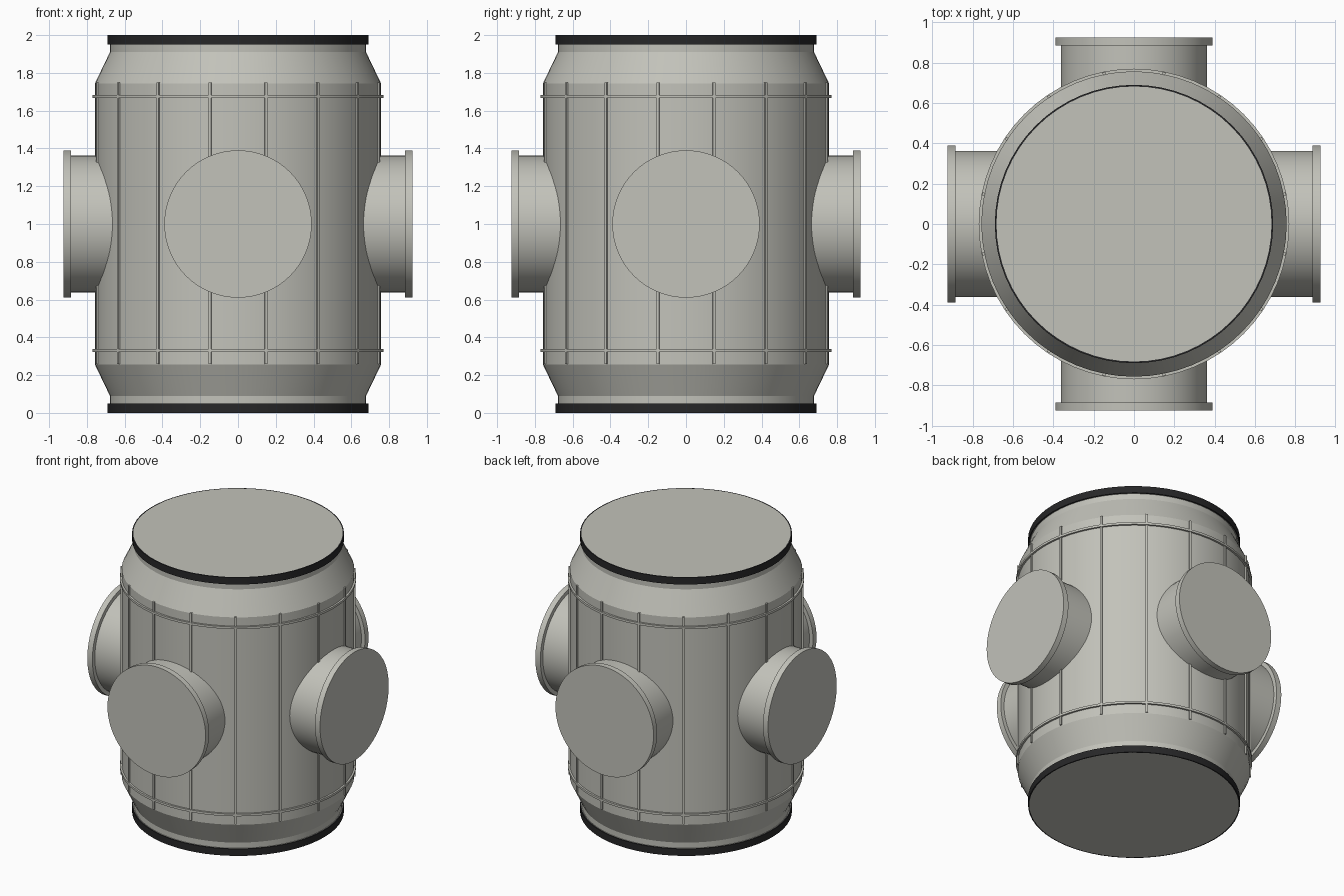
import bpy
import math
from mathutils import Matrix

cube = bpy.data.objects.get("Cube")
if cube:
    bpy.data.objects.remove(cube)


def material(name, color):
    m = bpy.data.materials.new(name)
    m.use_nodes = True
    m.diffuse_color = (*color, 1)
    bsdf = next(n for n in m.node_tree.nodes if n.type == "BSDF_PRINCIPLED")
    bsdf.inputs["Base Color"].default_value = (*color, 1)
    return m


GREY = material("warm grey", (0.54, 0.54, 0.49))
BLACK = material("black rubber", (0.02, 0.02, 0.021))
SEGMENTS = 64


def lathe(name, profile, mat, matrix=None, closed=False):
    """Revolve (radius, height) points; open profiles get flat end caps."""
    n = len(profile)
    verts = [(r * math.cos(a), r * math.sin(a), z)
             for r, z in profile
             for a in (math.tau * i / SEGMENTS for i in range(SEGMENTS))]
    faces = []
    for k in range(n if closed else n - 1):
        low, high = k * SEGMENTS, (k + 1) % n * SEGMENTS
        for i in range(SEGMENTS):
            j = (i + 1) % SEGMENTS
            faces.append((low + i, low + j, high + j, high + i))
    if not closed:
        faces.append(tuple(reversed(range(SEGMENTS))))
        faces.append(tuple(range((n - 1) * SEGMENTS, n * SEGMENTS)))
    mesh = bpy.data.meshes.new(name)
    mesh.from_pydata(verts, [], faces)
    mesh.materials.append(mat)
    if matrix:
        mesh.transform(matrix)
    obj = bpy.data.objects.new(name, mesh)
    bpy.context.collection.objects.link(obj)
    bpy.ops.object.select_all(action="DESELECT")
    obj.select_set(True)
    bpy.context.view_layer.objects.active = obj
    bpy.ops.object.shade_smooth_by_angle(angle=math.radians(20))
    return obj


# Main barrel with tapered shoulders, necks and flat ends
half = [(0.757, 0.745), (0.678, 0.91), (0.678, 0.95), (0.682, 0.95), (0.682, 1.0)]
profile = [(r, 1 - h) for r, h in reversed(half)] + [(r, 1 + h) for r, h in half]
lathe("barrel", profile, GREY)

# Dark seals around both ends
for name, z in (("bottom_seal", 0), ("top_seal", 1.95)):
    lathe(name, [(0.681, z), (0.69, z), (0.69, z + 0.05), (0.681, z + 0.05)],
          BLACK, closed=True)

# Horizontal bands
for name, z in (("lower_band", 0.33), ("upper_band", 1.675)):
    lathe(name, [(0.75, z - 0.008), (0.77, z - 0.008),
                 (0.77, z + 0.008), (0.75, z + 0.008)], GREY, closed=True)

# Vertical ribs, skipping no side so the ports cover the middle of some
RIBS = 16
for i in range(RIBS):
    angle = math.tau * (i + 0.5) / RIBS
    bpy.ops.mesh.primitive_cube_add(size=1)
    rib = bpy.context.object
    rib.name = f"vertical_rib_{i + 1}"
    rib.data.transform(Matrix.Rotation(angle, 4, "Z")
                       @ Matrix.Translation((0.755, 0, 1.005))
                       @ Matrix.Diagonal((0.022, 0.014, 1.49, 1)))
    rib.data.materials.append(GREY)

# Four flanged side ports
for i, side in enumerate(("left", "back", "right", "front")):
    turn = (Matrix.Translation((0, 0, 1))
            @ Matrix.Rotation(i * math.pi / 2, 4, "Z")
            @ Matrix.Rotation(math.pi / 2, 4, "Y"))
    lathe(f"{side}_port", [(0.362, 0.6), (0.362, 0.885), (0.39, 0.885), (0.39, 0.925)],
          GREY, turn)
